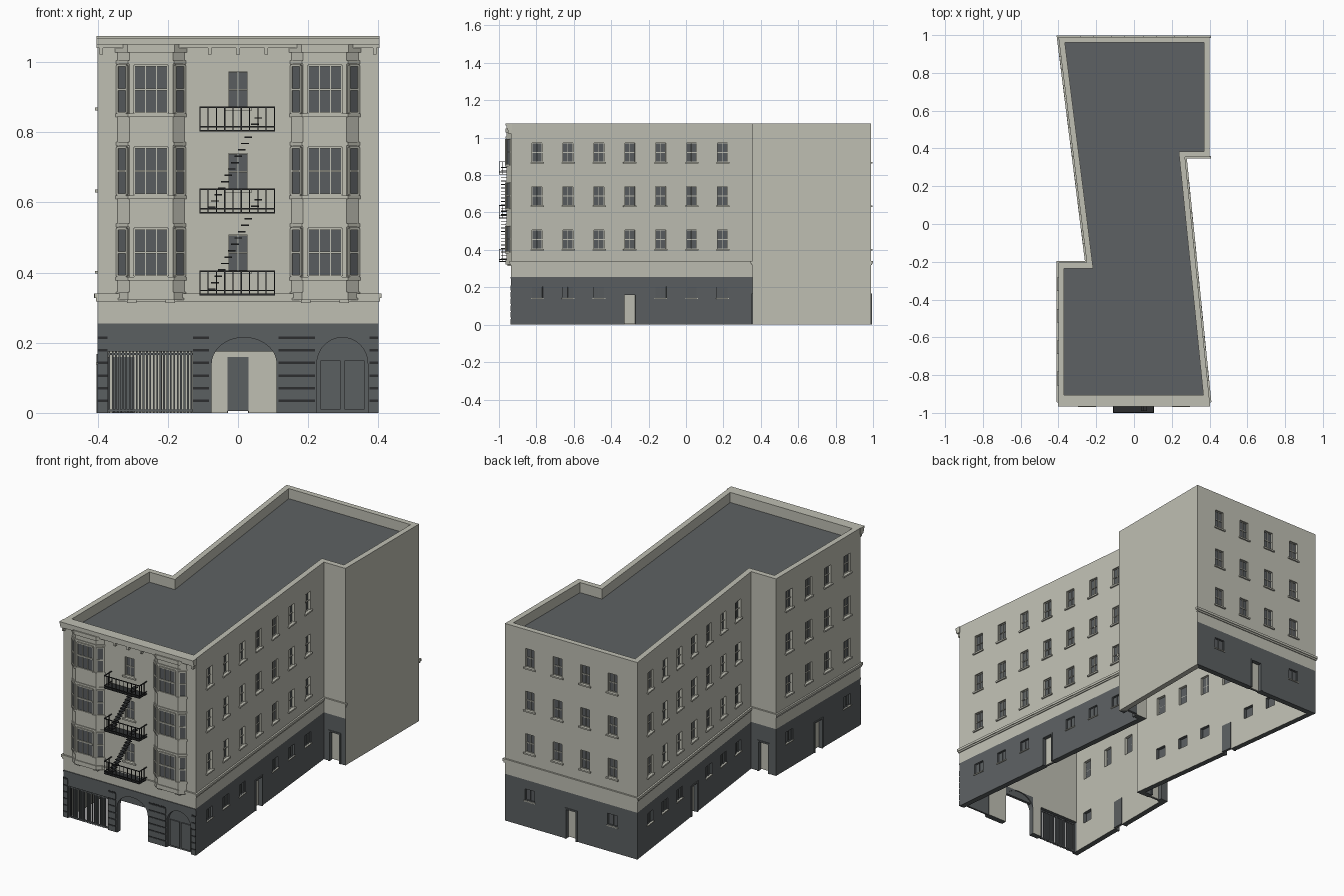
import bpy, bmesh, math
from mathutils import Vector

if "Cube" in bpy.data.objects:
    bpy.data.objects.remove(bpy.data.objects["Cube"])

# Materials
MATS = []
def material(name, r, g, b):
    m = bpy.data.materials.new(name)
    m.use_nodes = True
    m.diffuse_color = (r, g, b, 1)
    m.node_tree.nodes["Principled BSDF"].inputs["Base Color"].default_value = (r, g, b, 1)
    MATS.append(m)
    return len(MATS) - 1

LIGHT = material("pale_limestone", 0.52, 0.52, 0.45)
DARK = material("dark_stone", 0.105, 0.115, 0.12)
ROOF = material("roof_grey", 0.11, 0.12, 0.125)
GLASS = material("window_glass", 0.10, 0.11, 0.115)
IRON = material("black_iron", 0.025, 0.027, 0.028)

PARTS = {}
def part(name):
    return PARTS.setdefault(name, bmesh.new())

class Frame:
    """Local frame of a wall: u along it, v outward, z up."""
    def __init__(self, a, b):
        self.a, self.b = Vector((*a, 0)), Vector((*b, 0))
        d = self.b - self.a
        self.length = d.length
        self.d = d.normalized()
        self.n = Vector((self.d.y, -self.d.x, 0))
    def at(self, u, v, z):
        return self.a + self.d * u + self.n * v + Vector((0, 0, z))

def prism(name, ends, mat):
    """Closed solid between two matching loops of points."""
    bm = part(name)
    lo, hi = [[bm.verts.new(p) for p in loop] for loop in ends]
    faces = [bm.faces.new(lo), bm.faces.new(hi[::-1])]
    for i in range(len(lo)):
        j = (i + 1) % len(lo)
        faces.append(bm.faces.new((lo[i], hi[i], hi[j], lo[j])))
    for f in faces:
        f.material_index = mat

def box(name, fr, u0, u1, v0, v1, z0, z1, mat):
    prism(name, [[fr.at(u, v, z) for u, v in ((u0, v0), (u1, v0), (u1, v1), (u0, v1))]
                 for z in (z0, z1)], mat)

def plate(name, fr, outline, v0, v1, mat):
    prism(name, [[fr.at(u, v, z) for u, z in outline] for v in (v0, v1)], mat)

# Wall with rectangular openings and mitred ends
TOP, BASE, THICK = 1.075, 0.255, 0.03
def wall(fr, q0, q1, holes, base=True):
    bm = part("walls")
    us = sorted({0, fr.length, *[h[0] for h in holes], *[h[1] for h in holes]})
    zs = sorted({0, BASE, TOP, *[h[2] for h in holes], *[h[3] for h in holes]})
    def solid(i, j):
        if not (0 <= i < len(us) - 1 and 0 <= j < len(zs) - 1):
            return False
        u, z = (us[i] + us[i + 1]) / 2, (zs[j] + zs[j + 1]) / 2
        return not any(a < u < b and c < z < d for a, b, c, d in holes)
    def layer(inner):
        grid = {}
        for i, u in enumerate(us):
            p = fr.at(u, -THICK if inner else 0, 0)
            if inner and i in (0, len(us) - 1):
                p = q1 if i else q0
            for j, z in enumerate(zs):
                grid[i, j] = bm.verts.new((p.x, p.y, z))
        return grid
    out, inn = layer(False), layer(True)
    def add(verts, mat):
        bm.faces.new(verts).material_index = mat
    for i in range(len(us) - 1):
        for j in range(len(zs) - 1):
            if not solid(i, j):
                continue
            mat = DARK if base and zs[j + 1] <= BASE else LIGHT
            c = [(i, j), (i + 1, j), (i + 1, j + 1), (i, j + 1)]
            add([out[k] for k in c], mat)
            add([inn[k] for k in c[::-1]], LIGHT)
            for k, (di, dj) in enumerate(((0, -1), (1, 0), (0, 1), (-1, 0))):
                if not solid(i + di, j + dj):
                    a, b = c[k], c[(k + 1) % 4]
                    add([out[b], out[a], inn[a], inn[b]], mat)

# Glazed sash with border, mullions and rails
def window(fr, u0, u1, z0, z1, v, cols, rows, mat=LIGHT, w=0.004):
    box("window_glass", fr, u0, u1, v, v + 0.002, z0, z1, GLASS)
    for i in range(cols + 1):
        u, h = u0 + (u1 - u0) * i / cols, w / 2 if i in (0, cols) else w / 4
        box("window_frames", fr, u - h, u + h, v, v + 0.006, z0, z1, mat)
    for j in range(rows + 1):
        z = z0 + (z1 - z0) * j / rows
        box("window_frames", fr, u0, u1, v, v + 0.007, z - w / 2, z + w / 2, mat)

def sill(fr, u, half, z, depth=0.008, h=0.008):
    box("window_sills", fr, u - half, u + half, -0.01, depth, z - h, z, LIGHT)

def door(fr, u):
    box("doors", fr, u - 0.03, u + 0.03, -0.022, -0.018, 0.005, 0.16, LIGHT)
    box("doors", fr, u - 0.03, u + 0.03, -0.032, -0.022, 0.005, 0.16, DARK)
    for s in (-1, 1):
        box("door_surrounds", fr, u + s * 0.033 - 0.004, u + s * 0.033 + 0.004, -0.02, 0.004, 0, 0.165, DARK)
    box("door_surrounds", fr, u - 0.037, u + 0.037, -0.02, 0.004, 0.16, 0.168, DARK)

FLOORS = (0.405, 0.637, 0.87)
def side_wall(fr, q0, q1, columns, small, doors):
    holes = [(u - 0.027, u + 0.027, z, z + 0.102) for u in columns for z in FLOORS]
    holes += [(u - 0.03, u + 0.03, 0.143, 0.205) for u in small]
    holes += [(u - 0.03, u + 0.03, 0, 0.16) for u in doors]
    wall(fr, q0, q1, holes)
    for u in columns:
        for z in FLOORS:
            window(fr, u - 0.027, u + 0.027, z, z + 0.102, -0.015, 2, 2)
            sill(fr, u, 0.036, z)
    for u in small:
        window(fr, u - 0.03, u + 0.03, 0.143, 0.205, -0.012, 2, 1, DARK)
        sill(fr, u, 0.034, 0.143, 0.005, 0.005)
    for u in doors:
        door(fr, u)
    string_course(fr)

def string_course(fr):
    box("string_course", fr, -0.008, fr.length + 0.008, -0.005, 0.009, 0.327, 0.34, LIGHT)
    box("string_course", fr, -0.004, fr.length + 0.004, -0.005, 0.005, 0.318, 0.327, LIGHT)

# Footprint, counter-clockwise from the front
PLAN = [(-0.4, -0.935), (0.4, -0.935), (0.27, 0.355), (0.4, 0.355),
        (0.4, 0.99), (-0.4, 0.99), (-0.25, -0.205), (-0.4, -0.205)]
N = len(PLAN)
frames = [Frame(PLAN[i], PLAN[(i + 1) % N]) for i in range(N)]
inner = []
for i in range(N):
    n1, n2 = frames[i - 1].n, frames[i].n
    inner.append(frames[i].a - (n1 + n2) * THICK / (1 + n1.dot(n2)))
ends = [(inner[i], inner[(i + 1) % N]) for i in range(N)]

# Side and rear walls
row = lambda start, step, count: [start + step * k for k in range(count)]
def split(cols, k):
    return cols, cols[:k] + cols[k + 1:], [cols[k]]
side_wall(frames[1], *ends[1], *split(row(0.14, 0.166, 7), 3))
side_wall(frames[2], *ends[2], [], [], [frames[2].length / 2])
wall(frames[3], *ends[3], [], base=False)
rear = row(0.15, 0.1667, 4)
side_wall(frames[4], *ends[4], rear, [rear[0], rear[3]], [0.4])
side_wall(frames[5], *ends[5], *split(row(0.137, 0.155, 7), 3))
side_wall(frames[6], *ends[6], [], [], [frames[6].length / 2])
flank = row(0.115, 0.166, 4)
side_wall(frames[7], *ends[7], flank, [flank[0], flank[3]], [0.365])

# Roof slab inside the parapet
prism("roof", [[p + Vector((0, 0, z)) for p in inner] for z in (1.0, 1.02)], ROOF)

# Front wall, with u = x
front = Frame(PLAN[0], PLAN[1])
holes = [(0.03, 0.27, 0, 0.175), (0.325, 0.51, 0, 0.215), (0.625, 0.77, 0, 0.215)]
holes += [(0.373, 0.427, z, z + 0.102) for z in FLOORS]
wall(front, *ends[0], holes)
string_course(front)
box("base_ledge", front, 0, 0.8, 0, 0.004, 0.247, BASE, DARK)
for z in FLOORS:
    window(front, 0.373, 0.427, z, z + 0.102, -0.015, 2, 2)
    sill(front, 0.4, 0.04, z)

# Arches: spandrels flush with the wall and recessed infill
def arch(u0, u1, spring=0.14, top=0.215):
    mid, r = (u0 + u1) / 2, (u1 - u0) / 2
    for s in (-1, 1):
        curve = [(mid + s * r * math.cos(t * math.pi / 20), spring + (top - spring) * math.sin(t * math.pi / 20))
                 for t in range(11)]
        plate("arch_spandrels", front, curve + [(mid + s * r, top)], -THICK, 0, DARK)
arch(0.325, 0.51)
arch(0.625, 0.77)
box("arch_infill", front, 0.325, 0.51, -0.025, -0.01, 0.175, 0.215, DARK)
box("arch_infill", front, 0.625, 0.77, -0.028, -0.018, 0, 0.215, DARK)
for u in (0.635, 0.703):
    box("arched_door_panels", front, u, u + 0.057, -0.018, -0.012, 0.01, 0.15, DARK)

# Barred gate
for k in range(25):
    u = 0.033 + k * 0.00975
    box("gate_bars", front, u - 0.0025, u + 0.0025, -0.012, -0.007, 0, 0.175, DARK)
for z in (0.004, 0.165):
    box("gate_rails", front, 0.03, 0.27, -0.014, -0.006, z, z + 0.006, DARK)

# Rusticated piers
for k in range(6):
    z = 0.002 + k * 0.036
    for u0, u1 in ((0, 0.028), (0.272, 0.318), (0.515, 0.62), (0.775, 0.8)):
        box("pier_courses", front, u0, u1, 0, 0.004, z, z + 0.029, DARK)
        box("pier_joints", front, u0, u1, 0, 0.001, z + 0.029, z + 0.036, IRON)

# Bay windows
def bay_outline(cx, grow):
    pts = ((-0.098, 0), (-0.062, 0.025), (0.062, 0.025), (0.098, 0))
    return [(cx + u * (1 + grow * 12), v + (grow if v else -0.002)) for u, v in pts]
def bay_block(name, cx, grow, z0, z1):
    prism(name, [[front.at(u, v, z) for u, v in bay_outline(cx, grow)] for z in (z0, z1)], LIGHT)
for cx in (0.152, 0.648):
    bay_block("bay_body", cx, 0, 0.325, 1.045)
    for z in FLOORS:
        z0 = z - 0.015
        corners = [front.at(u, v, 0) for u, v in bay_outline(cx, 0)]
        for k in range(3):
            face = Frame(corners[k].xy, corners[k + 1].xy)
            m = 0.014 if k == 1 else 0.006
            window(face, m, face.length - m, z0, z0 + 0.135, 0.0005, 3 if k == 1 else 1, 2, w=0.006)
        bay_block("bay_mouldings", cx, 0.005, z0 - 0.012, z0 - 0.002)
        bay_block("bay_mouldings", cx, 0.004, z0 + 0.14, z0 + 0.15)
    bay_block("bay_base", cx, 0.004, 0.322, 0.345)
    bay_block("bay_crown", cx, 0.006, 1.028, 1.05)
    for s in (-1, 1):
        box("bay_corbels", front, cx + s * 0.055 - 0.014, cx + s * 0.055 + 0.014, 0, 0.02, 0.313, 0.323, LIGHT)

# Front cornice and its brackets
for v, z0, z1 in ((0.02, 1.04, 1.05), (0.025, 1.05, 1.066), (0.03, 1.066, TOP)):
    box("cornice", front, -0.003, 0.803, -0.005, v, z0, z1, LIGHT)
for u in (0.01, 0.32, 0.4, 0.48, 0.79):
    box("cornice_brackets", front, u - 0.005, u + 0.005, 0, 0.018, 1.022, 1.042, LIGHT)

# Fire escape: platforms, railings and steps
U0, U1, OUT, R = 0.29, 0.505, 0.065, 0.004
for z in (0.335, 0.568, 0.802):
    box("escape_platforms", front, U0, U1, 0, OUT, z, z + 0.005, IRON)
    for h in (0.012, 0.067):
        box("escape_rails", front, U0, U1, OUT - R, OUT, z + h, z + h + R, IRON)
        for u in (U0, U1 - R):
            box("escape_rails", front, u, u + R, 0, OUT, z + h, z + h + R, IRON)
    for k in range(10):
        u = U0 + (U1 - U0 - 0.003) * k / 9
        box("escape_balusters", front, u, u + 0.003, OUT - 0.003, OUT, z, z + 0.07, IRON)
    for v in (0.022, 0.044):
        for u in (U0, U1 - 0.003):
            box("escape_balusters", front, u, u + 0.003, v, v + 0.003, z, z + 0.07, IRON)
    if z < 0.8:
        for k in range(15):
            u, h = 0.325 + 0.0095 * k, z + 0.016 + 0.0182 * k
            box("escape_steps", front, u - 0.011, u + 0.011, 0.025, 0.055, h, h + 0.004, IRON)

# Turn every part into an object
for name, bm in PARTS.items():
    bmesh.ops.remove_doubles(bm, verts=[v for v in bm.verts if name == "walls"], dist=1e-6)
    bmesh.ops.recalc_face_normals(bm, faces=bm.faces)
    mesh = bpy.data.meshes.new(name)
    bm.to_mesh(mesh)
    bm.free()
    for m in MATS:
        mesh.materials.append(m)
    bpy.context.collection.objects.link(bpy.data.objects.new(name, mesh))
